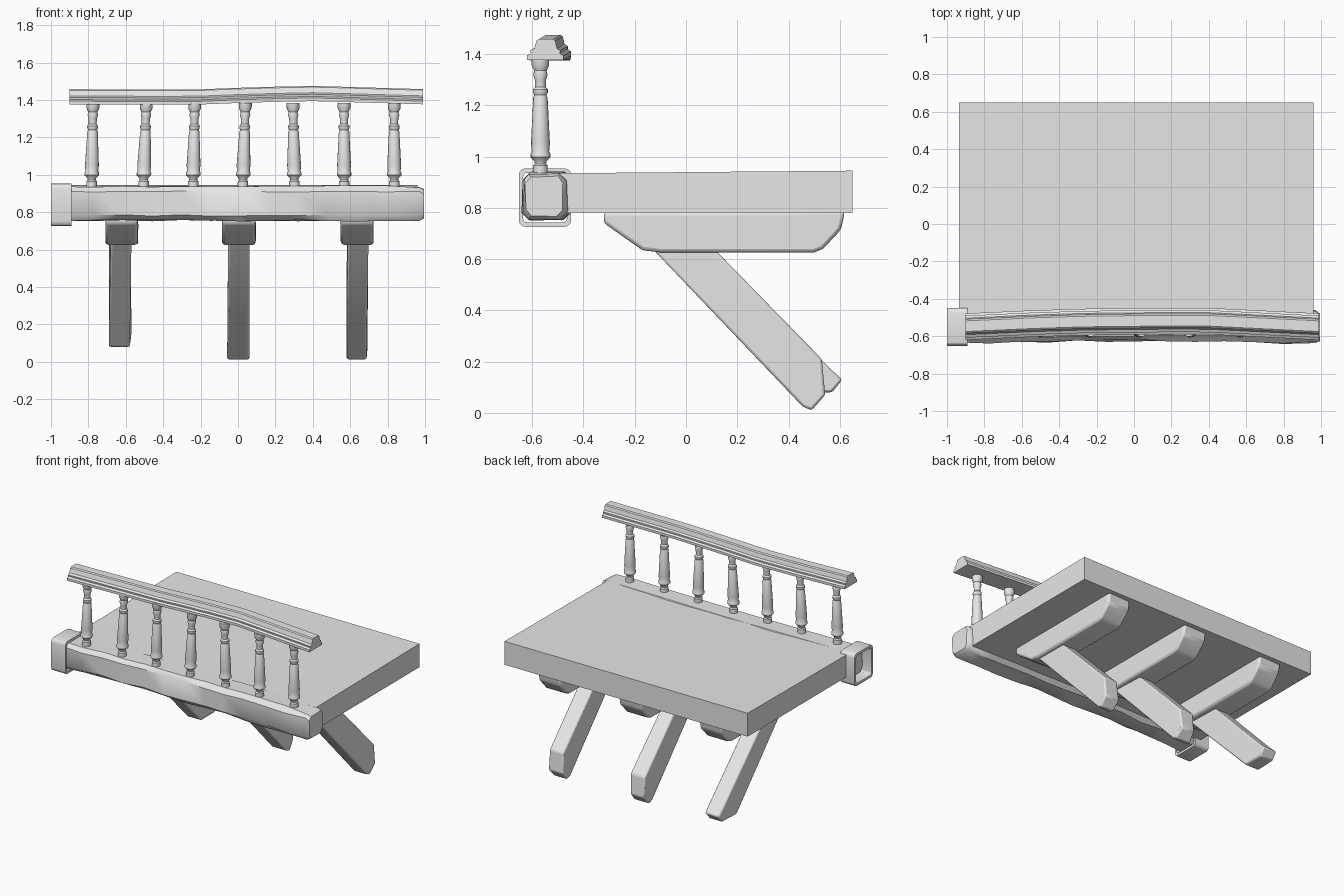
import bpy, bmesh, math, random
from mathutils import Vector

random.seed(4)
if "Cube" in bpy.data.objects:
    bpy.data.objects.remove(bpy.data.objects["Cube"])

grey = bpy.data.materials.new("plain_grey")
grey.use_nodes = True
GREY = (0.8, 0.8, 0.8, 1)
grey.diffuse_color = GREY
grey.node_tree.nodes["Principled BSDF"].inputs["Base Color"].default_value = GREY


def finish(name, bm, bevel=0, smooth=30, segments=2):
    bmesh.ops.recalc_face_normals(bm, faces=bm.faces)
    mesh = bpy.data.meshes.new(name)
    bm.to_mesh(mesh)
    bm.free()
    mesh.materials.append(grey)
    obj = bpy.data.objects.new(name, mesh)
    bpy.context.collection.objects.link(obj)
    if bevel:
        mod = obj.modifiers.new("worn_edges", "BEVEL")
        mod.width, mod.segments = bevel, segments
        mod.limit_method = "ANGLE"
    if smooth:
        bpy.ops.object.select_all(action="DESELECT")
        obj.select_set(True)
        bpy.context.view_layer.objects.active = obj
        bpy.ops.object.shade_smooth_by_angle(angle=math.radians(smooth))
    return obj


def loft(loops, closed=False):
    """Skin a row of equal loops; cap the ends unless the row is closed."""
    bm = bmesh.new()
    rows = [[bm.verts.new(p) for p in loop] for loop in loops]
    pairs = list(zip(rows, rows[1:]))
    if closed:
        pairs.append((rows[-1], rows[0]))
    else:
        bm.faces.new(rows[0])
        bm.faces.new(rows[-1])
    n = len(rows[0])
    for a, b in pairs:
        for i in range(n):
            j = (i + 1) % n
            bm.faces.new((a[i], a[j], b[j], b[i]))
    return bm


def worn_timber(name, profile, x, width, wobble, bevel):
    """Side profile (y, z) across the width, with uneven hewn sides."""
    def side(sx):
        return [(x + sx * width / 2 + random.uniform(-wobble, wobble), y, z) for y, z in profile]
    return finish(name, loft([side(-1), side(1)]), bevel)


# Floor slab
slab = [(-0.5, 0.78), (0.65, 0.78), (0.65, 0.945), (-0.5, 0.935)]
finish("floor_slab", loft([[(x, y, z) for y, z in slab] for x in (-0.935, 0.96)]), smooth=0)


# Hewn front beam: chamfered section with gentle waves along its length
def beam_section(x, shrink=0):
    y0, y1, z0, z1 = -0.632, -0.455, 0.755, 0.938
    c = 0.028
    pts = [(y0 + c, z0), (y1 - c, z0), (y1, z0 + c), (y1, z1 - c),
           (y1 - c, z1), (y0 + c, z1), (y0, z1 - c), (y0, z0 + c)]
    cy, cz = (y0 + y1) / 2, (z0 + z1) / 2
    bow = 0.008 * math.cos(x * 2.6)
    loop = []
    for y, z in pts:
        s = 1 - shrink
        j = random.uniform(-0.006, 0.006)
        loop.append((x, cy + (y - cy) * s + bow + j, cz + (z - cz) * s + j * 0.7))
    return loop


stations = [-0.93 + i * 0.157 for i in range(13)]
loops = [beam_section(x) for x in stations[:-1]]
loops += [beam_section(0.97, 0.03), beam_section(0.995, 0.17)]
finish("front_beam", loft(loops), smooth=40)


# Open square collar around the beam's end
def rounded_square(x, hy, hz, r):
    loop = []
    for k in range(4):
        for step in range(4):
            a = math.radians(90 * k + 30 * step)
            sy = 1 if k in (0, 3) else -1
            sz = 1 if k in (0, 1) else -1
            loop.append((x, -0.55 + sy * (hy - r) + r * math.cos(a),
                         0.84 + sz * (hz - r) + r * math.sin(a)))
    return loop


collar = [rounded_square(-1, 0.102, 0.114, 0.025), rounded_square(-0.89, 0.102, 0.114, 0.025),
          rounded_square(-0.89, 0.086, 0.097, 0.018), rounded_square(-1, 0.086, 0.097, 0.018)]
finish("end_collar", loft(collar, closed=True))

# Corbels under the slab
corbel = [(-0.32, 0.785), (-0.32, 0.74), (-0.17, 0.635), (-0.1, 0.626), (0.5, 0.626),
          (0.535, 0.64), (0.605, 0.715), (0.62, 0.785)]
for side, x in zip(("right", "middle", "left"), (-0.622, 0.005, 0.636)):
    worn_timber(side + "_corbel", corbel, x, 0.174, 0.005, 0.014)

# Slanted struts with broken lower ends
top = [(-0.14, 0.65), (0.1, 0.65)]
long_end = [(0.53, 0.21), (0.543, 0.07), (0.49, 0.01), (0.455, 0.025)]
short_end = [(0.56, 0.175), (0.61, 0.13), (0.57, 0.08), (0.42, 0.08)]
struts = (("right", -0.63, short_end), ("middle", 0.002, long_end), ("left", 0.637, long_end))
for side, x, end in struts:
    worn_timber(side + "_strut", top + end, x, 0.112, 0.006, 0.01)

# Turned balusters, each leaning a little
turning = [(0.028, 0.92), (0.028, 0.965), (0.022, 0.972), (0.024, 0.982), (0.039, 0.998),
           (0.039, 1.01), (0.034, 1.02), (0.037, 1.05), (0.028, 1.23), (0.024, 1.24),
           (0.029, 1.25), (0.029, 1.262), (0.021, 1.272), (0.022, 1.3), (0.028, 1.32),
           (0.024, 1.335), (0.034, 1.355), (0.034, 1.385)]
feet = (-0.783, -0.505, -0.24, 0.026, 0.302, 0.567, 0.835)
heads = (-0.775, -0.49, -0.231, 0.04, 0.294, 0.567, 0.835)
for i, (foot, head) in enumerate(zip(feet, heads)):
    rings = []
    for r, z in turning:
        cx = foot + (head - foot) * (z - 0.94) / 0.44
        rings.append([(cx + r * math.cos(a), -0.568 + r * math.sin(a), z)
                      for a in (math.tau * k / 16 for k in range(16))])
    finish("baluster_%d" % (i + 1), loft(rings), smooth=35)

# Moulded handrail, sagging along its path of (x, y shift, z shift)
moulding = [(-0.62, 1.375), (-0.62, 1.392), (-0.605, 1.4), (-0.608, 1.412), (-0.592, 1.42),
            (-0.583, 1.45), (-0.575, 1.456), (-0.518, 1.456), (-0.51, 1.45), (-0.503, 1.42),
            (-0.49, 1.412), (-0.492, 1.4), (-0.478, 1.392), (-0.478, 1.375)]
path = [(-0.9, 0, 0.002), (-0.55, 0.016, 0), (-0.3, 0.024, 0), (-0.2, 0.026, 0.001),
        (0, 0.028, 0.009), (0.2, 0.03, 0.015), (0.4, 0.029, 0.019), (0.55, 0.022, 0.015),
        (0.99, 0, 0.002)]
rail = [[(x, y + dy, 1.375 + (z - 1.375) + dz) for y, z in moulding] for x, dy, dz in path]
finish("handrail", loft(rail), smooth=25)
